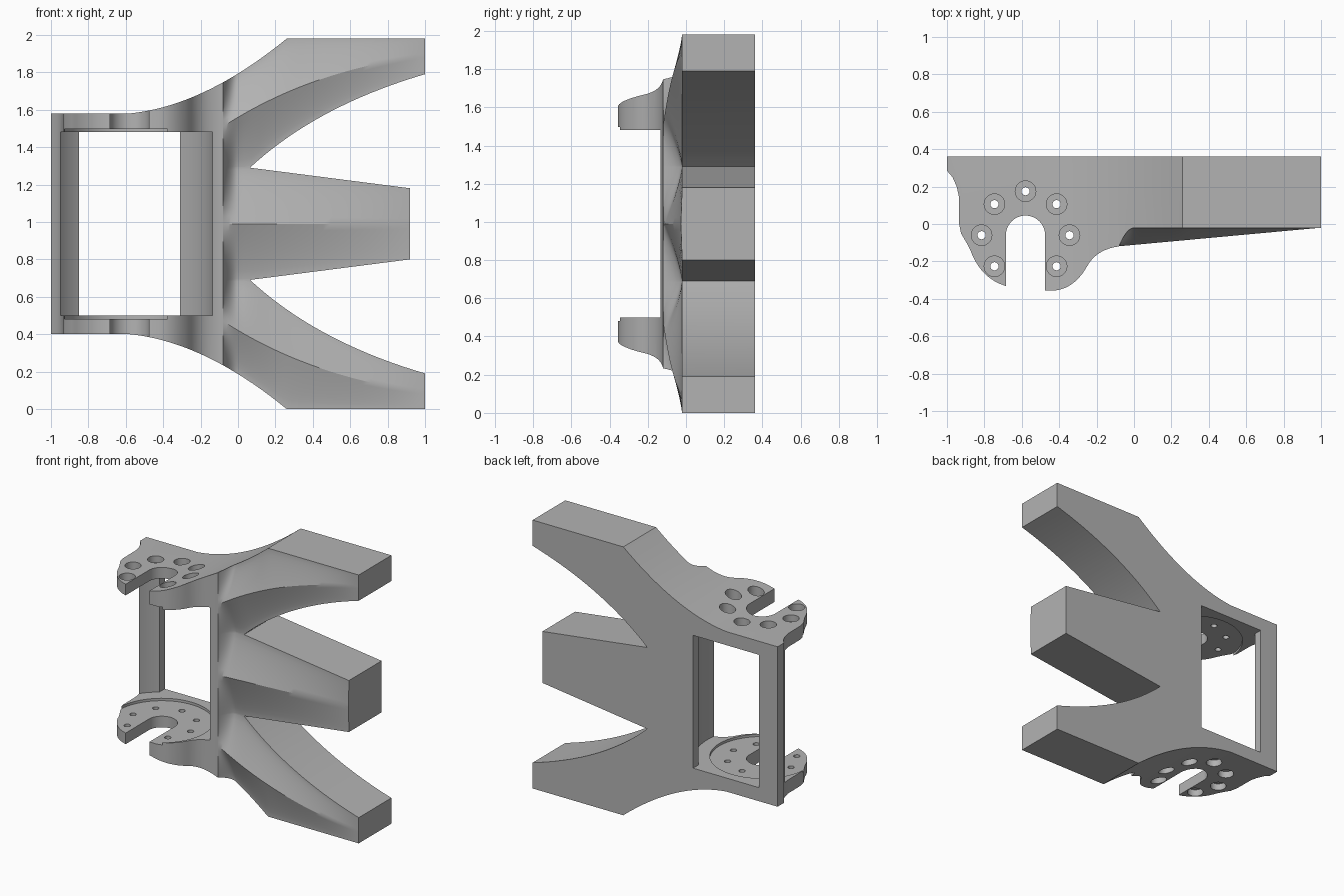
import bpy, bmesh, math
from mathutils import Vector
from mathutils.geometry import interpolate_bezier

if "Cube" in bpy.data.objects:
    bpy.data.objects.remove(bpy.data.objects["Cube"])

MID = 0.99                      # mirror height
CX, CY = -0.58, -0.06           # motor axis


def make(name, bm):
    bmesh.ops.recalc_face_normals(bm, faces=bm.faces[:])
    me = bpy.data.meshes.new(name)
    bm.to_mesh(me)
    bm.free()
    ob = bpy.data.objects.new(name, me)
    bpy.context.scene.collection.objects.link(ob)
    return ob


def loft(name, rings):
    """Closed solid through rings of equal length."""
    bm = bmesh.new()
    rows = [[bm.verts.new(p) for p in r] for r in rings]
    n = len(rows[0])
    for a, b in zip(rows, rows[1:]):
        for i in range(n):
            j = (i + 1) % n
            bm.faces.new((a[i], a[j], b[j], b[i]))
    bm.faces.new(rows[0])
    bm.faces.new(rows[-1])
    return make(name, bm)


def prism_xy(name, pts, z0, z1):
    return loft(name, [[(x, y, z) for x, y in pts] for z in (z0, z1)])


def prism_xz(name, pts, y0, y1):
    return loft(name, [[(x, y, z) for x, z in pts] for y in (y0, y1)])


def disc(x, y, r, n):
    return [(x + r * math.cos(math.tau * i / n), y + r * math.sin(math.tau * i / n))
            for i in range(n)]


def bend(a, c, b, n=20):
    """Curve from a to b pulled towards c."""
    a, b, c = (Vector((*p, 0)) for p in (a, b, c))
    return [(p.x, p.y) for p in
            interpolate_bezier(a, a.lerp(c, 2 / 3), b.lerp(c, 2 / 3), b, n)]


def height(curve, x):
    """Height of a polyline at x, held level past its ends."""
    if x <= curve[0][0]:
        return curve[0][1]
    for (xa, za), (xb, zb) in zip(curve, curve[1:]):
        if x <= xb:
            return za + (zb - za) * (x - xa) / (xb - xa)
    return curve[-1][1]


def combine(target, tool, op="DIFFERENCE"):
    mod = target.modifiers.new("cut", "BOOLEAN")
    mod.operation, mod.solver, mod.object = op, "EXACT", tool
    bpy.context.view_layer.objects.active = target
    bpy.ops.object.modifier_apply(modifier=mod.name)
    bpy.data.objects.remove(tool)


# Outline seen from the front: arms, notches and bracket
outer = bend((-0.58, 1.58), (-0.18, 1.62), (0.26, 1.98))
notch = bend((0.064, 1.29), (0.42, 1.62), (1.0, 1.79))
ridge = bend((-0.08, 1.51), (0.38, 1.81), (1.0, 1.89))
tongue = [(0.064, 1.29), (0.92, 1.18)]
upper = [(-1, 1.58)] + outer + [(1, 1.98)] + notch[::-1] + tongue[1:]
outline = upper + [(x, 2 * MID - z) for x, z in reversed(upper)]
body = prism_xz("claw_bracket", outline, -0.5, 0.36)

# Outline seen from above: curved lugs and body depth
side = [(-1, 0.5), (-1, 0.285), (-0.97, 0.25), (-0.948, 0.2), (-0.937, 0.15),
        (-0.935, 0.0), (-0.925, -0.05), (-0.89, -0.11)]
side += bend((-0.875, -0.14), (-0.82, -0.29), (-0.69, -0.33), 10)
side += [(-0.58, -0.35), (-0.47, -0.355)]
side += bend((-0.42, -0.355), (-0.33, -0.345), (-0.265, -0.25), 12)
side += bend((-0.25, -0.225), (-0.2, -0.135), (-0.08, -0.12), 10)
side += [(1.2, -0.4), (1.2, 0.5)]
combine(body, prism_xy("plan", side, -0.2, 2.2), "INTERSECT")


# Front of the arms: a ridge along each arm, falling away to the edges
def front_ring(x):
    s = min(max((x + 0.08) / 0.08, 0), 1)
    floor = -0.119 + 0.098 * (1 - (1 - s) ** 2)
    crest = min(-0.119 + 0.092 * (x + 0.08), floor)
    if x < -0.08:
        floor = crest = -0.2
    gap, n = 0.004, 7
    keys = [(MID, 1), (height(tongue, x) - gap, 0), (height(notch, x) + gap, 0),
            (height(ridge, x), 1), (height(outer, x) - gap, 0), (2.1, 0)]
    half = []
    for (za, ra), (zb, rb) in zip(keys, keys[1:]):
        for i in range(n):
            t = i / n
            r = ra + (rb - ra) * t
            half.append((za + (zb - za) * t, r ** 1.25))
    half.append(keys[-1])
    full = [(2 * MID - z, r) for z, r in reversed(half[1:])] + half
    ring = [(x, floor + (crest - floor) * r, z) for z, r in full]
    return ring + [(x, -0.7, full[-1][0]), (x, -0.7, full[0][0])]


stations = [-0.1] + [-0.08 + 0.01 * i for i in range(9)]
stations += [0.03 + 0.0425 * i for i in range(25)]
combine(body, loft("front_relief", [front_ring(x) for x in stations]))

# Motor cavity, shallow recess, window and shaft slot
combine(body, prism_xy("cavity", disc(CX, CY, 0.45, 96), 0.5, 1.48))
combine(body, prism_xy("recess", disc(CX, CY, 0.35, 80), 0.482, 1.498))
combine(body, prism_xz("window", [(-0.85, 0.5), (-0.31, 0.5), (-0.31, 1.48),
                                  (-0.85, 1.48)], -0.1, 0.6))
slot = [(CX + 0.105 * math.cos(a), CY + 0.105 * math.sin(a))
        for a in (math.pi * i / 24 for i in range(25))]
slot += [(CX - 0.105, -0.8), (CX + 0.105, -0.8)]
combine(body, prism_xy("slot", slot, -0.3, 2.3))

# Seven counterbored screw holes in each lug
for i in range(7):
    a = math.radians(-45 + 45 * i)
    x, y = CX + 0.235 * math.cos(a), CY + 0.235 * math.sin(a)
    combine(body, prism_xy("screw_hole", disc(x, y, 0.022, 16), -0.3, 2.3))
    for z0, z1 in ((1.53, 2.3), (-0.3, 2 * MID - 1.53)):
        combine(body, prism_xy("counterbore", disc(x, y, 0.055, 28), z0, z1))

# Plain grey finish
grey = bpy.data.materials.new("plain_grey")
grey.use_nodes = True
colour = (0.45, 0.45, 0.45, 1)
grey.diffuse_color = colour
grey.node_tree.nodes["Principled BSDF"].inputs["Base Color"].default_value = colour
body.data.materials.clear()
body.data.materials.append(grey)
for p in body.data.polygons:
    p.material_index = 0

bpy.ops.object.select_all(action="DESELECT")
body.select_set(True)
bpy.context.view_layer.objects.active = body
bpy.ops.object.shade_smooth_by_angle(angle=math.radians(25))
